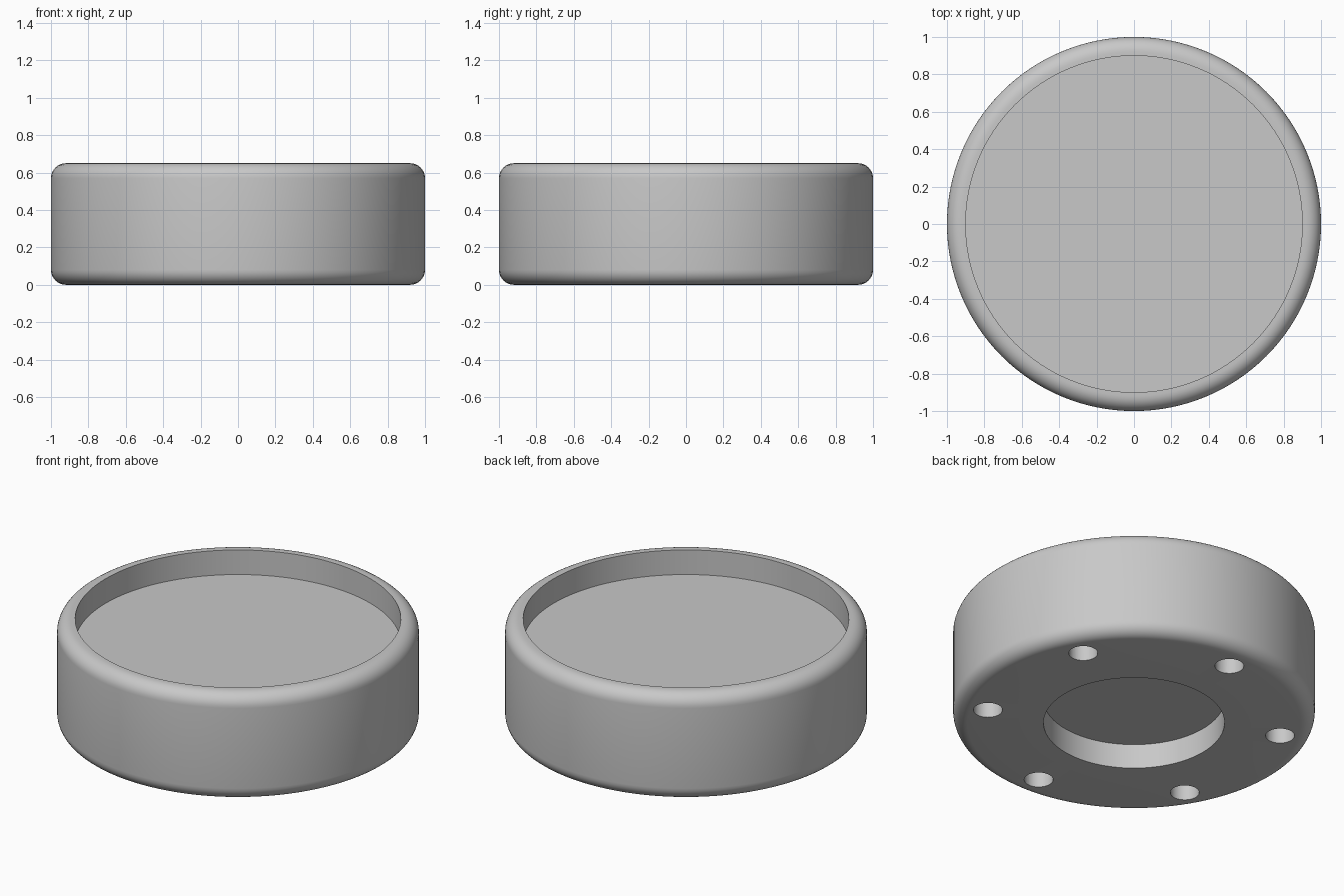
import bpy, bmesh, math

if "Cube" in bpy.data.objects:
    bpy.data.objects.remove(bpy.data.objects["Cube"])

HEIGHT, FILLET = 0.65, 0.08
SEGMENTS = 128

grey = bpy.data.materials.new("light_grey")
grey.diffuse_color = (0.58, 0.58, 0.58, 1)
grey.use_nodes = True
grey.node_tree.nodes["Principled BSDF"].inputs["Base Color"].default_value = grey.diffuse_color


def arc(cx, cz, r, start, end, steps=8):
    """Points of a fillet in the x-z half plane."""
    angles = [math.radians(start + (end - start) * i / steps) for i in range(steps + 1)]
    return [(cx + r * math.cos(a), cz + r * math.sin(a)) for a in angles]


def lathe(name, profile):
    """Spin a radius/height profile around z."""
    bm = bmesh.new()
    verts = [bm.verts.new((r, 0, z)) for r, z in profile]
    edges = [bm.edges.new(pair) for pair in zip(verts, verts[1:])]
    bmesh.ops.spin(bm, geom=verts + edges, cent=(0, 0, 0), axis=(0, 0, 1),
                   angle=math.tau, steps=SEGMENTS, use_duplicate=False)
    bmesh.ops.remove_doubles(bm, verts=bm.verts, dist=1e-5)
    bmesh.ops.recalc_face_normals(bm, faces=bm.faces)
    mesh = bpy.data.meshes.new(name)
    bm.to_mesh(mesh)
    bm.free()
    obj = bpy.data.objects.new(name, mesh)
    bpy.context.collection.objects.link(obj)
    mesh.materials.append(grey)
    return obj


# Round body: underside recess, rounded outer wall, shallow tray on top
body = lathe("round_body",
             [(0, 0.15), (0.5, 0.15), (0.5, 0)]
             + arc(1 - FILLET, FILLET, FILLET, -90, 0)
             + arc(1 - FILLET, HEIGHT - FILLET, FILLET, 0, 90)
             + [(0.9, HEIGHT), (0.9, 0.5), (0, 0.5)])

# Six blind holes in the underside
bm = bmesh.new()
for i in range(6):
    a = math.radians(30 + 60 * i)
    new = bmesh.ops.create_cone(bm, cap_ends=True, segments=40, radius1=0.08,
                                radius2=0.08, depth=0.3)["verts"]
    bmesh.ops.translate(bm, verts=new, vec=(0.82 * math.cos(a), 0.82 * math.sin(a), 0))
mesh = bpy.data.meshes.new("hole_cutter")
bm.to_mesh(mesh)
bm.free()
mesh.materials.append(grey)
cutter = bpy.data.objects.new("hole_cutter", mesh)
bpy.context.collection.objects.link(cutter)
cutter.hide_render = True

cut = body.modifiers.new("holes", 'BOOLEAN')
cut.operation = 'DIFFERENCE'
cut.solver = 'EXACT'
cut.object = cutter
bpy.context.view_layer.objects.active = body
body.select_set(True)
bpy.ops.object.modifier_apply(modifier=cut.name)
bpy.data.objects.remove(cutter)

# Smooth curves, crisp rims
bpy.ops.object.shade_smooth_by_angle(angle=math.radians(30))
